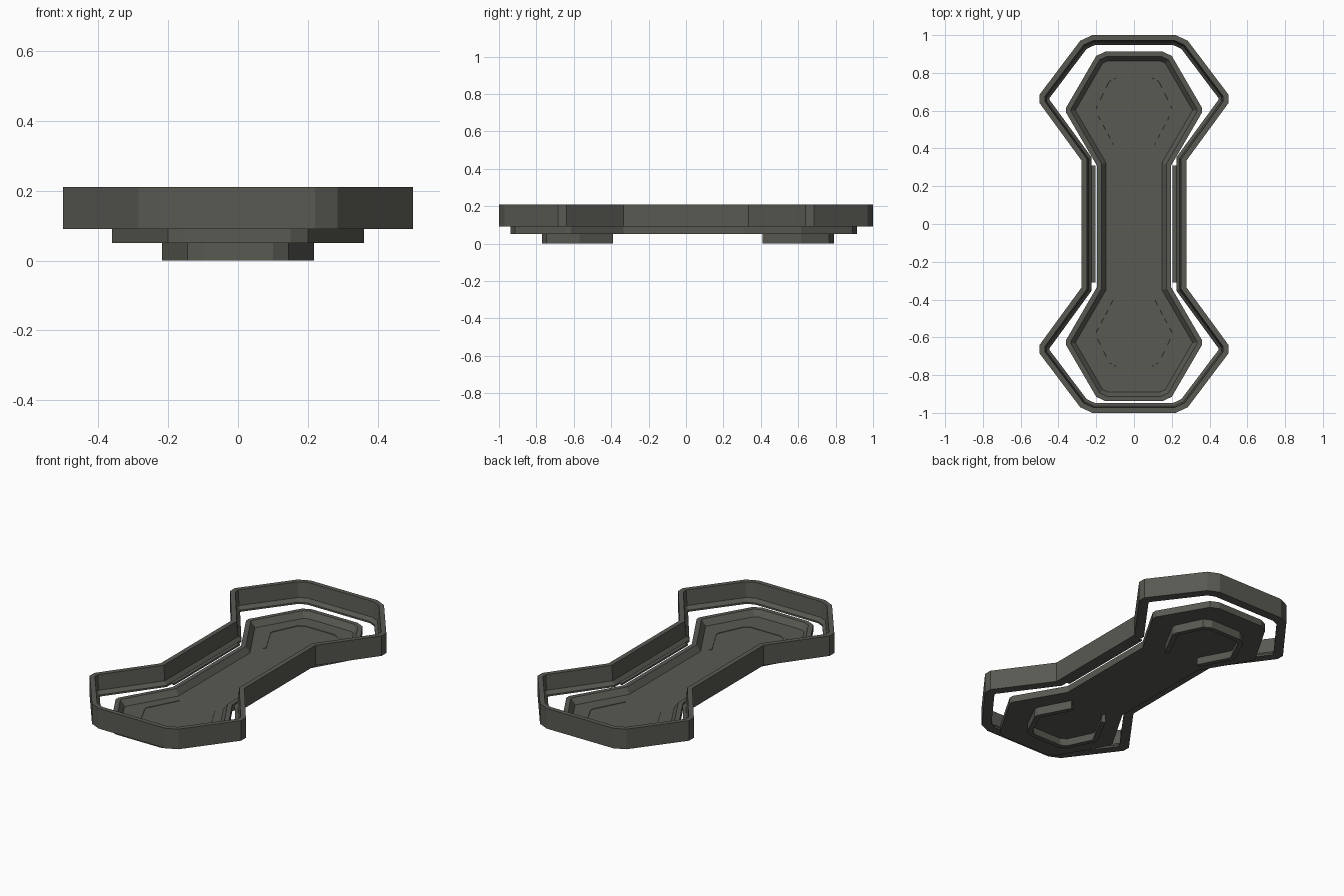
import bpy, bmesh
from mathutils import Vector

if "Cube" in bpy.data.objects:
    bpy.data.objects.remove(bpy.data.objects["Cube"])

grey = bpy.data.materials.new("dark_olive_grey")
grey.diffuse_color = (0.1, 0.1, 0.086, 1)
grey.use_nodes = True
grey.node_tree.nodes["Principled BSDF"].inputs["Base Color"].default_value = grey.diffuse_color


def finish(bm, name):
    bmesh.ops.recalc_face_normals(bm, faces=bm.faces)
    mesh = bpy.data.meshes.new(name)
    bm.to_mesh(mesh)
    bm.free()
    mesh.materials.append(grey)
    obj = bpy.data.objects.new(name, mesh)
    bpy.context.collection.objects.link(obj)
    return obj


def dogbone(quarter, shift=0.0):
    """Mirror a quarter outline into a full clockwise loop."""
    low = [(x, -y - shift) for x, y in quarter]
    right = quarter + low[::-1]
    return right + [(-x, y) for x, y in right[::-1]]


def inset(path, dist, closed=True):
    """Mitred offset to the inside of a clockwise path."""
    pts = [Vector(p) for p in path]
    n = len(pts)
    out = []
    for i, p in enumerate(pts):
        dirs = []
        if closed or i > 0:
            dirs.append((p - pts[i - 1]).normalized())
        if closed or i < n - 1:
            dirs.append((pts[(i + 1) % n] - p).normalized())
        a, b = (Vector((d.y, -d.x)) for d in (dirs[0], dirs[-1]))
        out.append(p + (a + b) * dist / (1 + a.dot(b)))
    return out


def sweep(name, path, profile, closed=True):
    """Sweep a (inset, height) section along a path."""
    bm = bmesh.new()
    rows = [[bm.verts.new((p.x, p.y, z)) for p in inset(path, d, closed)]
            for d, z in profile]
    n = len(path)
    for k, row in enumerate(rows):
        nxt = rows[(k + 1) % len(rows)]
        for i in range(n if closed else n - 1):
            j = (i + 1) % n
            bm.faces.new((row[i], row[j], nxt[j], nxt[i]))
    if not closed:
        bm.faces.new([r[0] for r in rows])
        bm.faces.new([r[-1] for r in rows])
    return finish(bm, name)


def slab(name, path, z0, z1):
    bm = bmesh.new()
    face = bm.faces.new([bm.verts.new((p[0], p[1], z0)) for p in path])
    top = bmesh.ops.extrude_face_region(bm, geom=[face])["geom"]
    for v in top:
        if isinstance(v, bmesh.types.BMVert):
            v.co.z = z1
    return finish(bm, name)


# Tall outer rim with a small inner ledge
outer = dogbone([(0.22, 1.0), (0.285, 0.97), (0.5, 0.685), (0.5, 0.64), (0.277, 0.335)])
sweep("outer_rim", outer,
      [(0, 0.09), (0, 0.21), (0.028, 0.21), (0.036, 0.12), (0.053, 0.1), (0.053, 0.09)])

# Ledges that widen the rim along the waist
for side, label in ((1, "right"), (-1, "left")):
    slab("waist_ledge_" + label,
         [(side * x, y) for x, y in ((0.204, -0.31), (0.24, -0.31), (0.24, 0.31), (0.204, 0.31))],
         0.09, 0.1)

# Low inner rim
inner = dogbone([(0.15, 0.913), (0.2, 0.89), (0.36, 0.615), (0.36, 0.59), (0.197, 0.31)], 0.025)
sweep("inner_rim", inner, [(0, 0.05), (0, 0.09), (0.026, 0.09), (0.05, 0.054), (0.05, 0.05)])

# Floor plate
slab("floor_plate", inset(inner, 0.03), 0.05, 0.055)

# Open C-shaped feet under both ends
half = [(0.1, 0.79), (0.145, 0.765), (0.217, 0.615), (0.217, 0.59), (0.122, 0.41)]
back = [(-x, y) for x, y in half[::-1]] + half
front = [(-x, 0.02 - y) for x, y in back]
for path, label in ((back, "back"), (front, "front")):
    sweep(label + "_foot", path, [(0, 0), (0, 0.058), (0.016, 0.058), (0.028, 0)], False)
